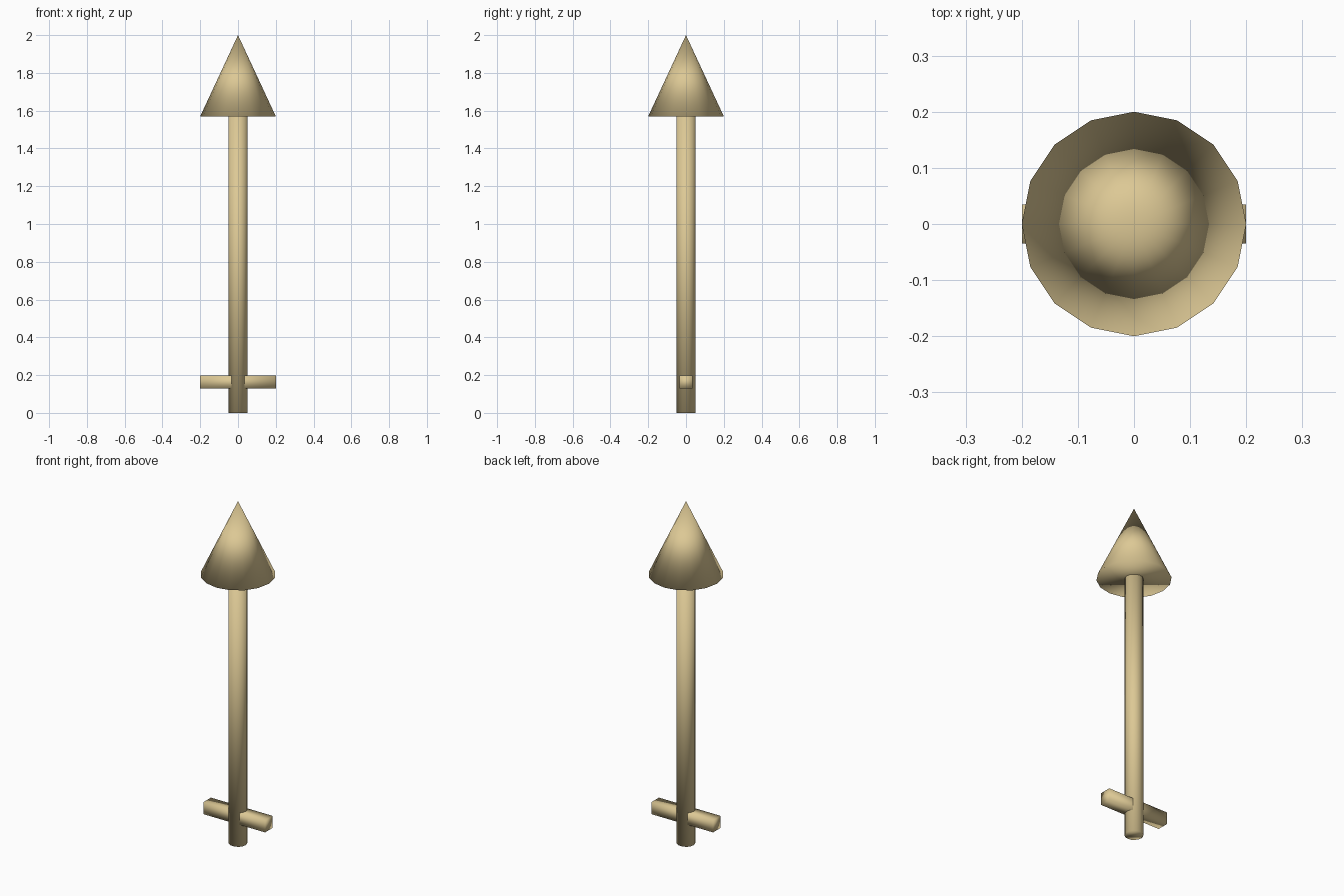
import bpy
import math

default_cube = bpy.data.objects.get("Cube")
if default_cube:
    bpy.data.objects.remove(default_cube, do_unlink=True)

# Pale wood, used throughout
wood = bpy.data.materials.new("pale wood")
wood.use_nodes = True
colour = (0.72, 0.58, 0.30, 1)
wood.diffuse_color = colour
wood.node_tree.nodes["Principled BSDF"].inputs["Base Color"].default_value = colour


def finish(name):
    """Name the new part, colour it and shade it smooth all round."""
    part = bpy.context.object
    part.name = name
    part.data.materials.append(wood)
    bpy.ops.object.transform_apply(location=False, rotation=True, scale=True)
    bpy.ops.object.shade_smooth()
    return part


def tapered(name, low, high, bottom_radius, top_radius):
    """Upright round part between two heights."""
    bpy.ops.mesh.primitive_cone_add(
        vertices=16, radius1=bottom_radius, radius2=top_radius,
        depth=high - low, location=(0, 0, (low + high) / 2))
    return finish(name)


# Shaft and pointed head
tapered("shaft", 0, 1.57, 0.05, 0.05)
tapered("pointed_head", 1.57, 2, 0.2, 0)

# Square crossbar through the foot of the shaft
bpy.ops.mesh.primitive_cube_add(size=1, location=(0, 0, 0.163))
bpy.context.object.scale = (0.4, 0.07, 0.07)
finish("crossbar")
